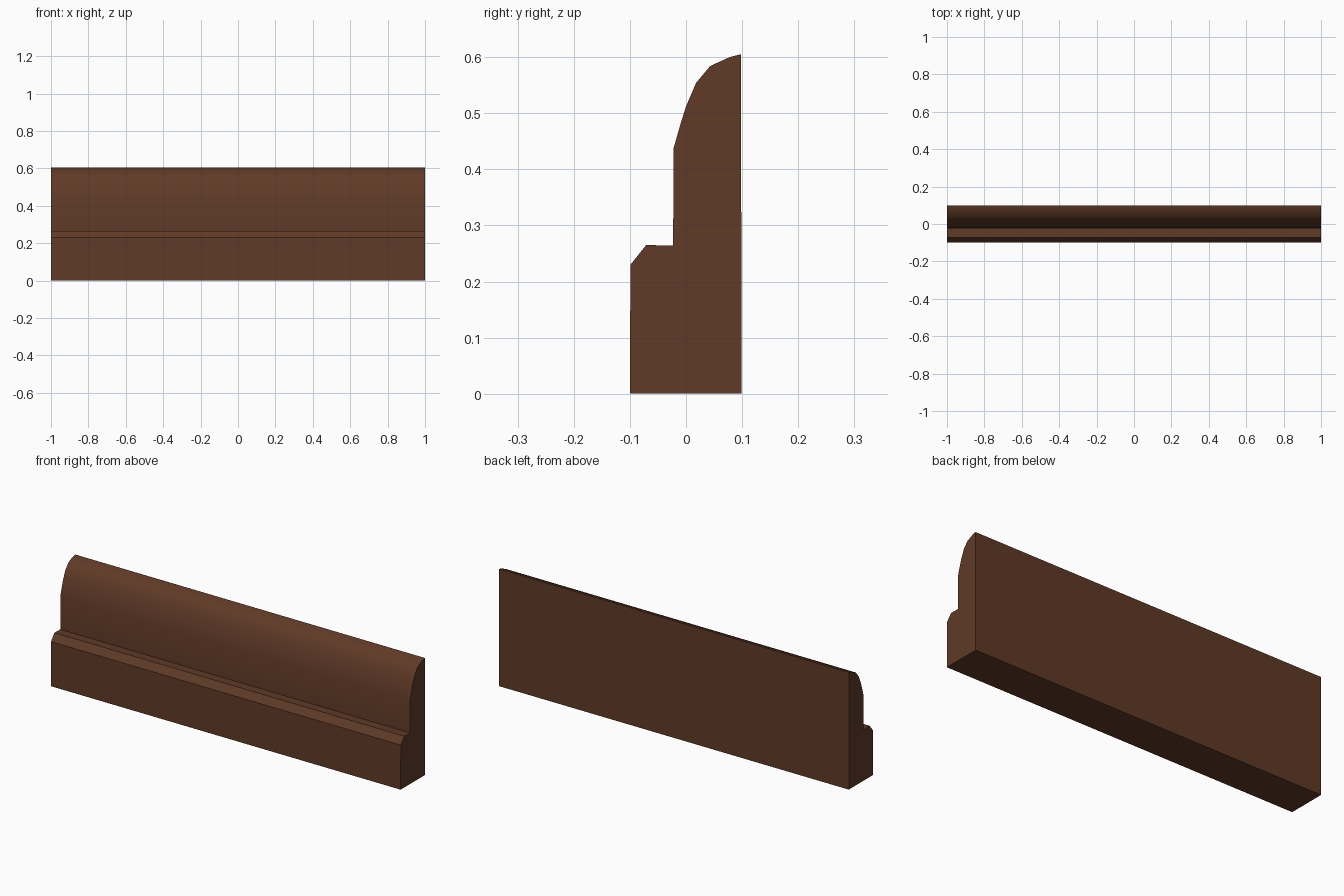
import bpy, bmesh, math

if "Cube" in bpy.data.objects:
    bpy.data.objects.remove(bpy.data.objects["Cube"])

# Single brown wood colour
wood = bpy.data.materials.new("dark brown wood")
wood.diffuse_color = (0.115, 0.042, 0.020, 1)
wood.use_nodes = True
wood.node_tree.nodes["Principled BSDF"].inputs["Base Color"].default_value = wood.diffuse_color

# Moulding cross-section (y, z): back, curved top, upright face, ledge with chamfer
profile = [(-0.1, 0), (0.099, 0), (0.098, 0.605), (0.078, 0.6), (0.043, 0.584),
           (0.018, 0.554), (0.0, 0.512), (-0.010, 0.48), (-0.022, 0.438),
           (-0.023, 0.264), (-0.071, 0.265), (-0.099, 0.23)]

# Extrude the section along x
bm = bmesh.new()
end = bm.faces.new([bm.verts.new((-1, y, z)) for y, z in profile])
ext = bmesh.ops.extrude_face_region(bm, geom=[end], use_keep_orig=True)
moved = [g for g in ext["geom"] if isinstance(g, bmesh.types.BMVert)]
bmesh.ops.translate(bm, verts=moved, vec=(2, 0, 0))
bmesh.ops.recalc_face_normals(bm, faces=bm.faces[:])

mesh = bpy.data.meshes.new("baseboard_moulding")
bm.to_mesh(mesh)
bm.free()
mesh.materials.append(wood)
moulding = bpy.data.objects.new("baseboard_moulding", mesh)
bpy.context.collection.objects.link(moulding)

# Smooth the curved top, keep the corners crisp
bpy.context.view_layer.objects.active = moulding
moulding.select_set(True)
bpy.ops.object.shade_smooth_by_angle(angle=math.radians(30))
